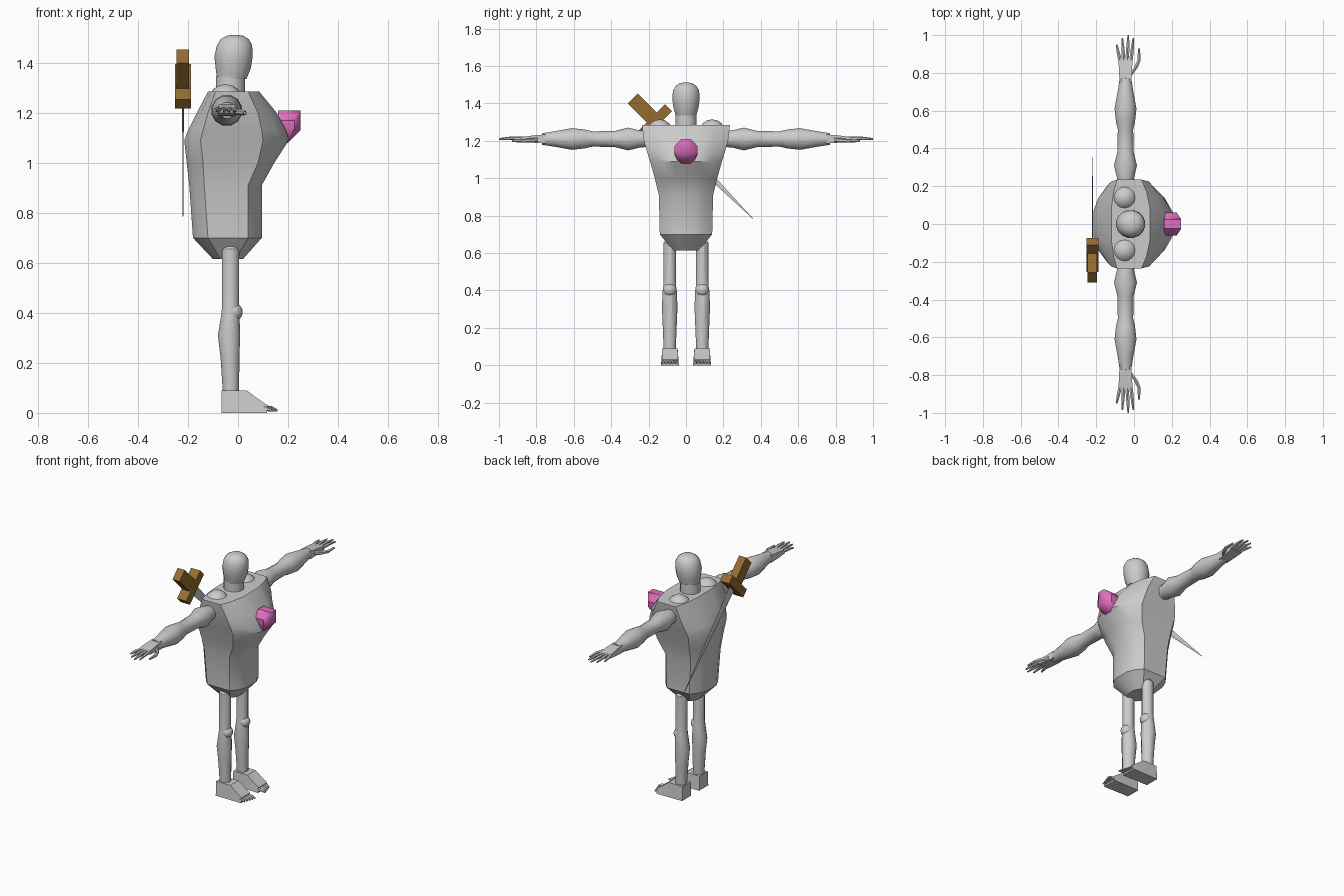
import bpy, bmesh
from math import sin, cos, pi, radians
from mathutils import Vector, Matrix

if "Cube" in bpy.data.objects:
    bpy.data.objects.remove(bpy.data.objects["Cube"])

def material(name, color):
    m = bpy.data.materials.new(name)
    m.diffuse_color = color
    m.use_nodes = True
    m.node_tree.nodes["Principled BSDF"].inputs["Base Color"].default_value = m.diffuse_color
    return m

brown = material("brown", (0.30, 0.15, 0.03, 1))
pink = material("pink", (0.75, 0.16, 0.52, 1))

def finish(name, bm, mat=None, mirror=False, smooth=30):
    bmesh.ops.recalc_face_normals(bm, faces=bm.faces)
    me = bpy.data.meshes.new(name)
    bm.to_mesh(me)
    bm.free()
    ob = bpy.data.objects.new(name, me)
    bpy.context.collection.objects.link(ob)
    if mat:
        me.materials.append(mat)
    if mirror:
        mod = ob.modifiers.new("Mirror", 'MIRROR')
        mod.use_axis = (False, True, False)
    if smooth:
        bpy.ops.object.select_all(action='DESELECT')
        bpy.context.view_layer.objects.active = ob
        ob.select_set(True)
        bpy.ops.object.shade_smooth_by_angle(angle=radians(smooth))
    return ob

def loft(bm, rings):
    vs = [[bm.verts.new(p) for p in r] for r in rings]
    n = len(vs[0])
    for a, b in zip(vs, vs[1:]):
        for i in range(n):
            j = (i + 1) % n
            bm.faces.new((a[i], a[j], b[j], b[i]))
    bm.faces.new(vs[0])
    bm.faces.new(vs[-1])

def ring(c, u, v, ru, rv, n):
    return [Vector(c) + Vector(u) * ru * cos(2 * pi * (i + .5) / n)
            + Vector(v) * rv * sin(2 * pi * (i + .5) / n) for i in range(n)]

X, Y, Z = (1, 0, 0), (0, 1, 0), (0, 0, 1)

def finger(bm, pts, radii, u, v):
    loft(bm, [ring(p, u, v, r, r, 6) for p, r in zip(pts, radii)])

# torso: z, back x, side back x, side front x, front x, half width
sections = [(0.615, -.10, -.07, -.01, .02, .07), (0.70, -.18, -.12, .04, .095, .14),
            (0.91, -.195, -.135, .04, .095, .145), (1.00, -.205, -.14, .08, .145, .167),
            (1.09, -.215, -.15, .10, .203, .192), (1.13, -.20, -.14, .095, .192, .205),
            (1.20, -.165, -.12, .08, .155, .225), (1.285, -.12, -.09, .04, .085, .235)]
rings = []
for z, xb, x1, x2, xf, w in sections:
    half = [(xb, .35 * w), (xb * .6 + x1 * .4, .72 * w), (x1, w), (x2, w),
            (x2 * .4 + xf * .6, .72 * w), (xf, .35 * w)]
    rings.append([Vector((x, y, z)) for x, y in half]
                 + [Vector((x, -y, z)) for x, y in reversed(half)])
bm = bmesh.new()
loft(bm, rings)
finish("torso", bm)

# shoulder domes
bm = bmesh.new()
bmesh.ops.create_uvsphere(bm, u_segments=16, v_segments=8, radius=.07,
                          matrix=Matrix.Translation((-.05, .14, 1.245)))
finish("shoulder", bm, mirror=True)

# neck and head
bm = bmesh.new()
loft(bm, [ring((-.03, 0, z), X, Y, .06, .058, 16) for z in (1.25, 1.345)])
finish("neck", bm)
bm = bmesh.new()
loft(bm, [ring((x, 0, z), X, Y, rx, ry, 16) for x, z, rx, ry in
          [(-.025, 1.335, .06, .056), (-.019, 1.38, .072, .069), (-.018, 1.425, .078, .075),
           (-.014, 1.47, .072, .071), (-.013, 1.494, .058, .056), (-.012, 1.508, .035, .035),
           (-.012, 1.512, .012, .012)]])
finish("head", bm)

# arms along y
bm = bmesh.new()
loft(bm, [ring((-.045, y, 1.21), X, Z, r, r, 12) for y, r in
          [(.20, .045), (.24, .046), (.31, .063), (.38, .045), (.50, .042),
           (.54, .052), (.61, .06), (.70, .043), (.77, .032)]])
finish("arm", bm, mirror=True)

# hands with fingers and thumb
bm = bmesh.new()
loft(bm, [[Vector((-.045 + a * w, y, 1.21 + b * t)) for a, b in
           ((-1, -1), (1, -1), (1, 1), (-1, 1))]
          for y, w, t in [(.75, .032, .024), (.81, .034, .02), (.88, .038, .01)]])
for x0, x1, y1 in [(-.074, -.092, .95), (-.055, -.062, .985), (-.036, -.03, 1.0), (-.016, -.003, .985)]:
    xm = (x0 + x1) / 2
    finger(bm, [(x0, .865, 1.212), (xm, (y1 + .865) / 2, 1.214), (x1, y1, 1.21)],
           [.011, .010, .005], X, Z)
finger(bm, [(-.02, .79, 1.205), (.008, .825, 1.203), (.026, .865, 1.2), (.027, .93, 1.2)],
       [.013, .012, .010, .006], X, Z)
finish("hand", bm, mirror=True)

# legs
bm = bmesh.new()
loft(bm, [ring((x, .087, z), X, Y, rx, ry, 12) for x, z, rx, ry in
          [(-.03, .675, .022, .02), (-.03, .655, .035, .034), (-.03, .43, .035, .034),
           (-.03, .40, .037, .039), (-.036, .31, .046, .043), (-.032, .22, .039, .039),
           (-.028, .07, .033, .033)]])
finish("leg", bm, mirror=True)
bm = bmesh.new()
bmesh.ops.create_uvsphere(bm, u_segments=12, v_segments=8, radius=.037,
                          matrix=Matrix.Translation((-.018, .087, .403)))
finish("knee", bm, mirror=True)

# feet with toes
bm = bmesh.new()
loft(bm, [[Vector((x, .086 - w, 0)), Vector((x, .086 + w, 0)),
           Vector((x, .086 + w * .88, h)), Vector((x, .086 - w * .88, h))]
          for x, w, h in [(-.065, .046, .09), (.035, .047, .09), (.075, .048, .06), (.115, .048, .032)]])
for i in range(5):
    y = .05 + i * .018
    tip = .157 - i * .006
    finger(bm, [(.10, y, .02), (.135 - i * .005, y, .017), (tip, y, .010)], [.011, .010, .005], Y, Z)
finish("foot", bm, mirror=True)

# pink chest gem: rounded hull of stacked outlines
half = [(.25, .025, 1.21), (.25, .025, 1.13), (.20, .025, 1.08), (.16, .025, 1.21), (.17, .025, 1.08),
        (.225, .062, 1.17), (.225, .062, 1.135), (.165, .062, 1.17), (.165, .062, 1.125),
        (.235, .045, 1.19), (.165, .045, 1.19), (.20, .045, 1.095)]
bm = bmesh.new()
for x, y, z in half:
    for s in (1, -1):
        bm.verts.new((x, s * y, z))
bmesh.ops.convex_hull(bm, input=bm.verts)
finish("chest_gem", bm, pink, smooth=40)

# sword, built pointing down local -z and turned across the back
place = Matrix.Translation((-.22, -.164, 1.306)) @ Matrix.Rotation(radians(45), 4, 'X')

def sword_block(name, size, z):
    bm = bmesh.new()
    bmesh.ops.create_cube(bm, size=1, matrix=place @ Matrix.Translation((0, 0, z))
                          @ Matrix.Diagonal((*size, 1)))
    finish(name, bm, brown, smooth=0)

sword_block("sword_guard", (.065, .20, .052), 0)
sword_block("sword_handle", (.05, .075, .17), .085)
bm = bmesh.new()
loft(bm, [[place @ Vector((a * t, b * w, z)) for a, b in ((-1, 0), (0, -1), (1, 0), (0, 1))]
          for z, w, t in [(-.02, .032, .004), (-.738, .001, .001)]])
finish("sword_blade", bm, smooth=0)
